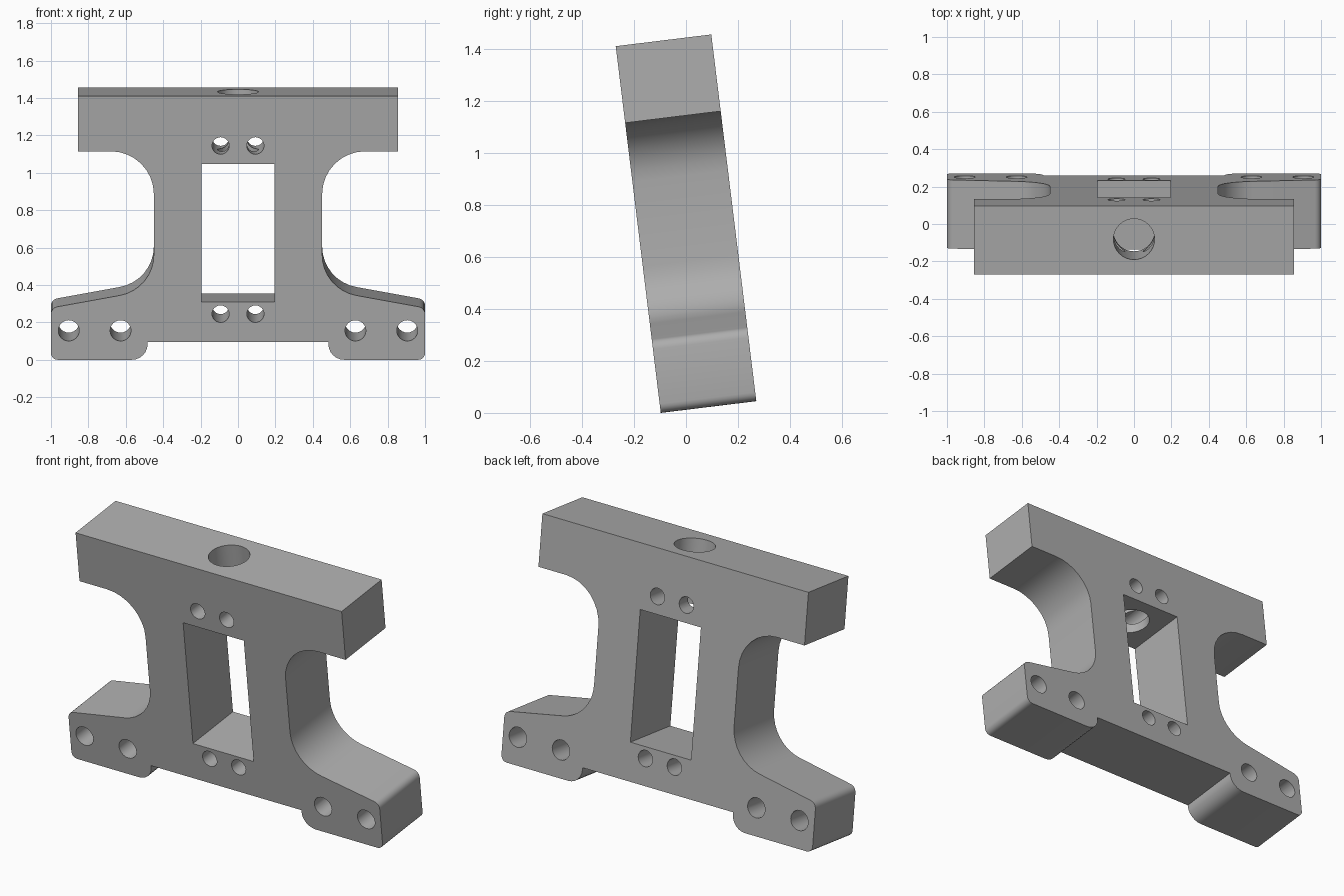
import bpy, bmesh, math
from mathutils import Matrix

if "Cube" in bpy.data.objects:
    bpy.data.objects.remove(bpy.data.objects["Cube"], do_unlink=True)

TILT = math.radians(7)
DEPTH = 0.37
HEIGHT = 1.42

grey = bpy.data.materials.new("plain grey")
grey.use_nodes = True
grey.diffuse_color = (0.42, 0.42, 0.42, 1)
grey.node_tree.nodes["Principled BSDF"].inputs["Base Color"].default_value = grey.diffuse_color


def arc(cx, cz, r, start, end, steps):
    """Points along an arc, angles in degrees."""
    angles = [math.radians(start + (end - start) * i / steps) for i in range(steps + 1)]
    return [(cx + r * math.cos(a), cz + r * math.sin(a)) for a in angles]


def finish(bm, name):
    bmesh.ops.recalc_face_normals(bm, faces=bm.faces)
    mesh = bpy.data.meshes.new(name)
    bm.to_mesh(mesh)
    bm.free()
    ob = bpy.data.objects.new(name, mesh)
    bpy.context.collection.objects.link(ob)
    mesh.materials.append(grey)
    return ob


def cylinder(name, matrix, r, length, sides):
    bm = bmesh.new()
    bmesh.ops.create_cone(bm, cap_ends=True, segments=sides, radius1=r, radius2=r,
                          depth=length, matrix=matrix)
    return finish(bm, name)


# Bracket body: right half of the outline, then mirrored
half = [(0.483, 0.095)]
half += arc(0.568, 0.085, 0.085, 180, 270, 6)           # inner foot corner
half += arc(0.965, 0.035, 0.035, 270, 360, 5)           # outer foot corner
half += arc(0.96, 0.246, 0.04, 0, 80, 5)                # upper foot corner
half += arc(0.672, 0.565, 0.222, 260, 180, 8)           # lower waist curve
half += arc(0.68, 0.893, 0.23, 180, 90, 8)              # upper waist curve
half += [(0.855, 1.123), (0.855, HEIGHT)]
outline = half + [(-x, z) for x, z in reversed(half)]

bm = bmesh.new()
front = bm.faces.new([bm.verts.new((x, 0, z)) for x, z in outline])
extruded = bmesh.ops.extrude_face_region(bm, geom=[front])["geom"]
bmesh.ops.translate(bm, vec=(0, DEPTH, 0),
                    verts=[g for g in extruded if isinstance(g, bmesh.types.BMVert)])
bracket = finish(bm, "bracket_body")

# Window cutter
bm = bmesh.new()
bmesh.ops.create_cube(bm, size=1, matrix=Matrix.Translation((0, DEPTH / 2, 0.683))
                      @ Matrix.Diagonal((0.39, 1, 0.742, 1)))
cutters = [finish(bm, "window_cutter")]

# Vertical bore from the top into the window
cutters.append(cylinder("bore_cutter", Matrix.Translation((0, 0.19, 1.25)), 0.11, 0.7, 32))

# Screw holes through the depth
turn = Matrix.Rotation(math.pi / 2, 4, "X")
for x, z, r in [(0.093, 0.247, 0.046), (0.093, 1.153, 0.046),
                (0.628, 0.157, 0.056), (0.905, 0.157, 0.056)]:
    for side in (-1, 1):
        place = Matrix.Translation((side * x, DEPTH / 2, z)) @ turn
        cutters.append(cylinder("screw_hole_cutter", place, r, 1, 24))

# Cut everything out of the body
bpy.ops.object.select_all(action="DESELECT")
bpy.context.view_layer.objects.active = bracket
bracket.select_set(True)
for cutter in cutters:
    cutter.hide_render = True
    mod = bracket.modifiers.new("cut", "BOOLEAN")
    mod.operation = "DIFFERENCE"
    mod.solver = "EXACT"
    mod.object = cutter
    bpy.ops.object.modifier_apply(modifier=mod.name)
    bpy.data.objects.remove(cutter, do_unlink=True)

# Smooth curves with crisp edges, then lean the bracket forward
bpy.ops.object.shade_smooth_by_angle(angle=math.radians(30))
bracket.rotation_euler.x = TILT
bracket.location.y = -0.097
